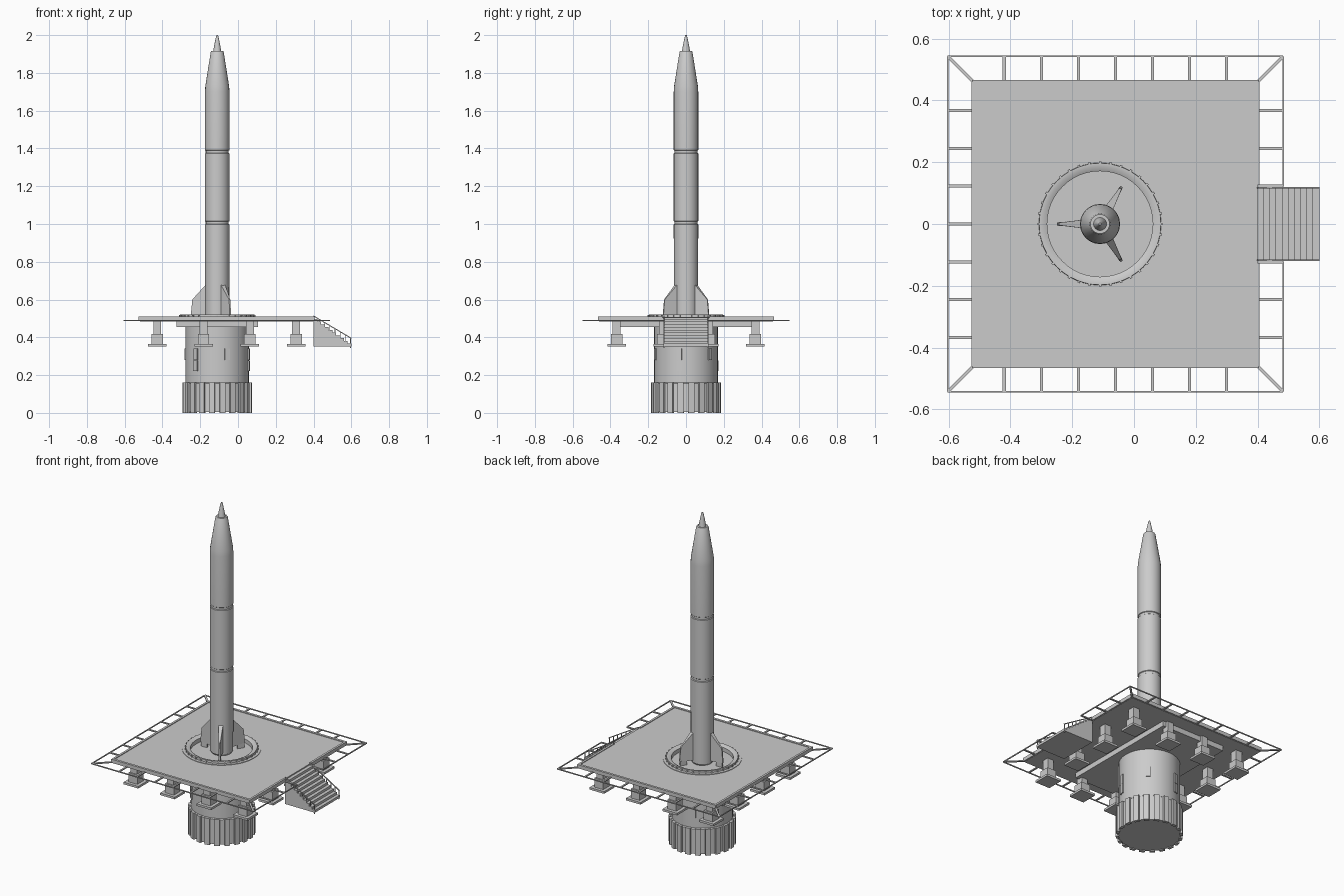
import bpy, bmesh
from math import sin, cos, pi, radians
from mathutils import Matrix, Vector

if "Cube" in bpy.data.objects:
    bpy.data.objects.remove(bpy.data.objects["Cube"])

CX = -0.11   # rocket axis x
DX = -0.06   # deck centre x


def finish(name, bm, smooth=False):
    bmesh.ops.recalc_face_normals(bm, faces=bm.faces)
    me = bpy.data.meshes.new(name)
    bm.to_mesh(me)
    bm.free()
    ob = bpy.data.objects.new(name, me)
    bpy.context.collection.objects.link(ob)
    if smooth:
        bpy.ops.object.select_all(action='DESELECT')
        bpy.context.view_layer.objects.active = ob
        ob.select_set(True)
        bpy.ops.object.shade_smooth_by_angle(angle=radians(30))
    return ob


def add_box(bm, c, s, rot=None):
    m = Matrix.Translation(c) @ (rot or Matrix()) @ Matrix.Diagonal((*s, 1))
    bmesh.ops.create_cube(bm, size=1, matrix=m)


def add_bar(bm, a, b, w, h):
    a, b = Vector(a), Vector(b)
    d = b - a
    add_box(bm, (a + b) / 2, (d.length, w, h), d.to_track_quat('X', 'Z').to_matrix().to_4x4())


def radial_box(bm, deg, r, z, s):
    rot = Matrix.Rotation(radians(deg), 4, 'Z')
    add_box(bm, rot @ Vector((r, 0, z)) + Vector((CX, 0, 0)), s, rot)


def lathe(name, profile, n=32, closed=False):
    bm = bmesh.new()
    rings = [[bm.verts.new((CX + r * cos(2 * pi * i / n), r * sin(2 * pi * i / n), z))
              for i in range(n)] for r, z in profile]
    pairs = list(zip(rings, rings[1:]))
    if closed:
        pairs.append((rings[-1], rings[0]))
    else:
        bm.faces.new(rings[0])
        bm.faces.new(rings[-1])
    for a, b in pairs:
        for i in range(n):
            j = (i + 1) % n
            bm.faces.new((a[i], a[j], b[j], b[i]))
    return finish(name, bm, True)


def extrude_poly(bm, pts, d):
    f = bm.faces.new([bm.verts.new(p) for p in pts])
    g = bmesh.ops.extrude_face_region(bm, geom=[f])
    bmesh.ops.translate(bm, vec=d, verts=[v for v in g['geom'] if isinstance(v, bmesh.types.BMVert)])


# rocket body with two seam grooves, tapered nose and spike tip
lathe("rocket_body", [
    (0.055, 0.487), (0.064, 0.50), (0.065, 0.997), (0.061, 1.0), (0.061, 1.012), (0.065, 1.015),
    (0.065, 1.373), (0.061, 1.376), (0.061, 1.388), (0.065, 1.391), (0.065, 1.70), (0.063, 1.73),
    (0.034, 1.912), (0.031, 1.917), (0.021, 1.917), (0.017, 1.94), (0.008, 1.985), (0.004, 2.0)], 24)

# three fins, thick at the root and thin at the tip
bm = bmesh.new()
for deg in (60, 180, 300):
    rot = Matrix.Translation((CX, 0, 0)) @ Matrix.Rotation(radians(deg), 4, 'Z')
    sides = []
    for s in (-1, 1):
        prof = [(0.055, 0.014, 0.51), (0.14, 0.004, 0.515), (0.132, 0.004, 0.60), (0.055, 0.014, 0.685)]
        sides.append([bm.verts.new(rot @ Vector((r, s * t, z))) for r, t, z in prof])
    a, b = sides
    bm.faces.new(a)
    bm.faces.new(b)
    for i in range(4):
        j = (i + 1) % 4
        bm.faces.new((a[i], a[j], b[j], b[i]))
finish("rocket_fins", bm)

# hold-down feet under the fins
bm = bmesh.new()
for deg in (60, 180, 300):
    radial_box(bm, deg, 0.115, 0.50, (0.04, 0.012, 0.032))
finish("hold_down_feet", bm)

# deck plate with a round pit in it
bm = bmesh.new()
add_box(bm, (DX, 0, 0.495), (0.92, 0.92, 0.02))
deck = finish("deck", bm)
cutter = lathe("pit_cutter", [(0.172, 0.45), (0.172, 0.55)], 48)
cutter.hide_render = True
cutter.hide_set(True)
mod = deck.modifiers.new("pit", 'BOOLEAN')
mod.operation = 'DIFFERENCE'
mod.solver = 'EXACT'
mod.object = cutter

# raised deck curb, open at the stairs
bm = bmesh.new()
for s in (-1, 1):
    add_box(bm, (DX, s * 0.459, 0.498), (0.93, 0.014, 0.022))
    add_box(bm, (DX + 0.459, s * 0.293, 0.498), (0.013, 0.335, 0.022))
add_box(bm, (DX - 0.459, 0, 0.498), (0.013, 0.92, 0.022))
finish("deck_curb", bm)

# launch ring and its lugs
lathe("launch_ring", [(0.171, 0.486), (0.171, 0.512), (0.186, 0.52), (0.197, 0.52),
                      (0.198, 0.508), (0.217, 0.508), (0.217, 0.49)], 48, True)
bm = bmesh.new()
for i in range(36):
    radial_box(bm, i * 10, 0.199, 0.512, (0.008, 0.008, 0.012))
finish("ring_lugs", bm)

# box under the deck, forming the pit floor
bm = bmesh.new()
add_box(bm, (CX, 0, 0.471), (0.43, 0.75, 0.034))
finish("under_deck_box", bm)

# silo shaft with ribbed base
lathe("silo_shaft", [(0.175, 0.005), (0.175, 0.155), (0.169, 0.16), (0.169, 0.46)], 32)
bm = bmesh.new()
for i in range(20):
    radial_box(bm, i * 18 + 9, 0.176, 0.08, (0.018, 0.03, 0.16))
finish("silo_ribs", bm)
bm = bmesh.new()
for i, deg in enumerate(range(-12, 348, 60)):
    radial_box(bm, deg, 0.169, 0.31, (0.012, 0.026, 0.06))
    if i % 2:
        radial_box(bm, deg - 60, 0.169, 0.25, (0.012, 0.03, 0.055))
finish("silo_hatches", bm)

# twelve legs around the deck edge
steps = [-0.3675, -0.1225, 0.1225, 0.3675]
bm = bmesh.new()
for x in steps:
    for y in steps:
        if max(abs(x), abs(y)) > 0.3:
            add_box(bm, (DX + x, y, 0.452), (0.042, 0.042, 0.07))
            add_box(bm, (DX + x, y, 0.391), (0.06, 0.06, 0.055))
            add_box(bm, (DX + x, y, 0.357), (0.098, 0.098, 0.013))
finish("deck_legs", bm)

# flat safety-net frame around the deck
bm = bmesh.new()
Z, O, I = 0.49, 0.543, 0.46
for s in (-1, 1):
    add_bar(bm, (DX - O, s * O, Z), (DX + O, s * O, Z), 0.005, 0.006)
    add_bar(bm, (DX + O, s * 0.122, Z), (DX + O, s * O, Z), 0.005, 0.006)
    for t in (-1, 1):
        add_bar(bm, (DX + t * I, s * I, Z), (DX + t * O, s * O, Z), 0.011, 0.006)
    for i in range(-3, 4):
        p = i * 0.12
        add_bar(bm, (DX + p, s * I, Z), (DX + p, s * O, Z), 0.010, 0.006)
        if s < 0 or i:
            q = i * 0.1225
            add_bar(bm, (DX + s * I, q, Z), (DX + s * O, q, Z), 0.010, 0.006)
add_bar(bm, (DX - O, -O, Z), (DX - O, O, Z), 0.005, 0.006)
finish("net_frame", bm)

# solid stairs
N, X0, X1, ZB, ZT = 10, 0.40, 0.60, 0.352, 0.498
dx, dz = (X1 - X0) / N, (ZT - ZB) / N
pts = [(X0, -0.12, ZB)]
for i in range(N):
    pts += [(X0 + i * dx, -0.12, ZT - i * dz), (X0 + (i + 1) * dx, -0.12, ZT - i * dz)]
pts.append((X1, -0.12, ZB))
bm = bmesh.new()
extrude_poly(bm, pts, (0, 0.24, 0))
finish("stairs", bm)

# stair handrails
bm = bmesh.new()
for y in (-0.117, 0.117):
    add_bar(bm, (X0, y, 0.513), (X1, y, 0.395), 0.005, 0.005)
    for i in range(8):
        x = X0 + 0.004 + i * 0.0274
        zr = 0.513 - (x - X0) * 0.59
        zf = ZT - (x - X0) * 0.73 - 0.012
        add_box(bm, (x, y, (zr + zf) / 2), (0.004, 0.004, zr - zf))
finish("stair_rails", bm)
